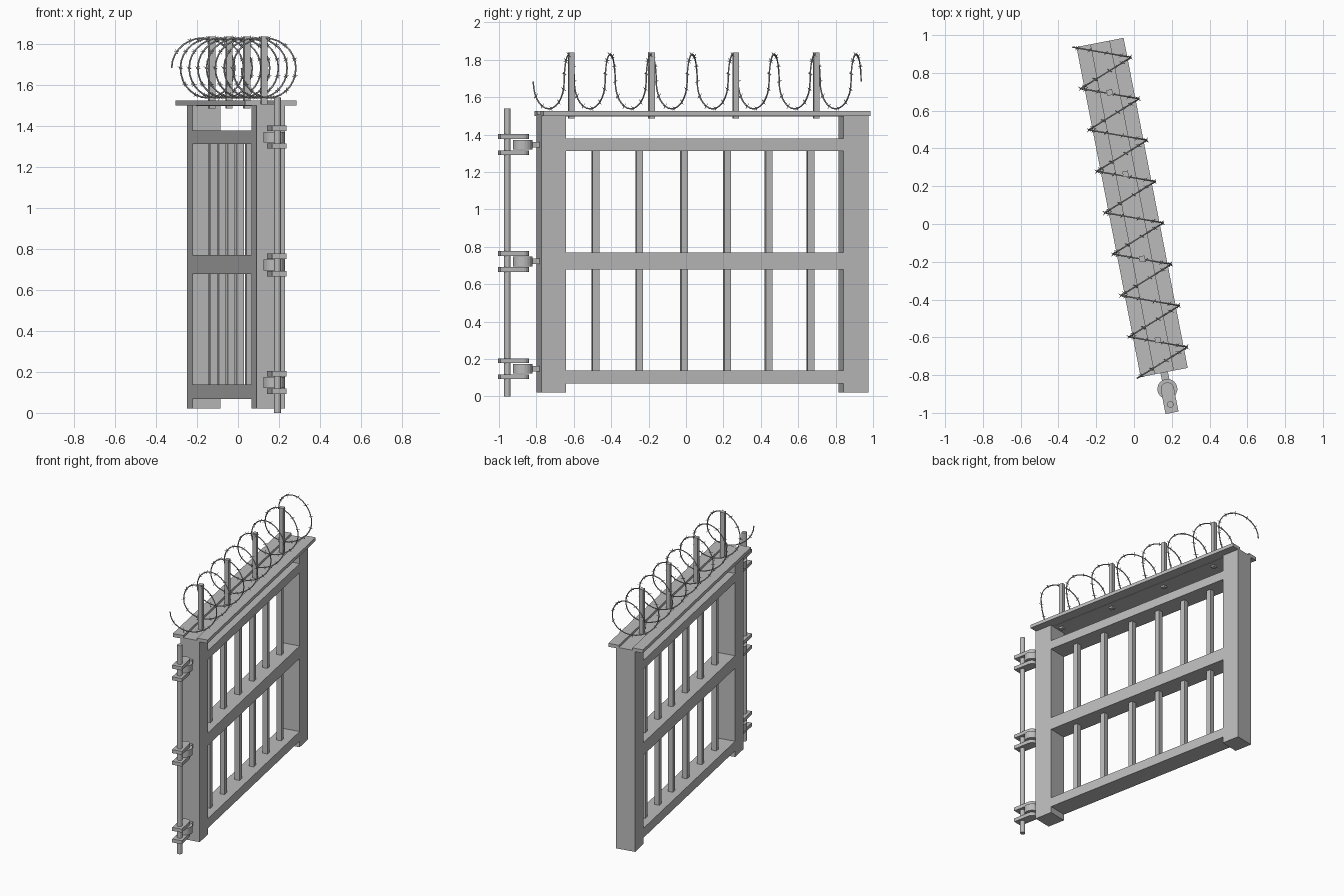
import bpy, bmesh, math
from mathutils import Vector, Matrix

if "Cube" in bpy.data.objects:
    bpy.data.objects.remove(bpy.data.objects["Cube"])

ANGLE = math.radians(11)
# Everything is built along local y, then swung into the open position
SWING = Matrix.Translation((-0.01, 0.0875, 0)) @ Matrix.Rotation(ANGLE, 4, 'Z')


def material(name, v):
    m = bpy.data.materials.new(name)
    m.diffuse_color = (v, v, v, 1)
    m.use_nodes = True
    m.node_tree.nodes["Principled BSDF"].inputs["Base Color"].default_value = m.diffuse_color
    return m


STEEL = material("grey steel", 0.5)


def finish(name, bm, smooth=False):
    me = bpy.data.meshes.new(name)
    bmesh.ops.recalc_face_normals(bm, faces=bm.faces[:])
    bm.to_mesh(me)
    bm.free()
    me.materials.append(STEEL)
    ob = bpy.data.objects.new(name, me)
    ob.matrix_world = SWING
    bpy.context.collection.objects.link(ob)
    if smooth:
        for p in me.polygons:
            p.use_smooth = len(p.vertices) == 4
    return ob


def box(name, x, y, z):
    bm = bmesh.new()
    size = [b - a for a, b in (x, y, z)]
    mid = [(a + b) / 2 for a, b in (x, y, z)]
    bmesh.ops.create_cube(bm, size=1, matrix=Matrix.Translation(mid) @ Matrix.Diagonal((*size, 1)))
    return finish(name, bm)


def prism(name, outline, z0, z1):
    bm = bmesh.new()
    f = bm.faces.new([bm.verts.new((x, y, z0)) for x, y in outline])
    r = bmesh.ops.extrude_face_region(bm, geom=[f])
    for v in r["geom"]:
        if isinstance(v, bmesh.types.BMVert):
            v.co.z = z1
    return finish(name, bm)


def arc(cy, r, a0, a1, n):
    return [(r * math.cos(a0 + (a1 - a0) * i / n), cy + r * math.sin(a0 + (a1 - a0) * i / n))
            for i in range(n + 1)]


# Frame posts and rails
box("hinge_post", (-.07, .07), (-.89, -.755), (.022, 1.5))
box("latch_post", (-.07, .07), (.755, .89), (.022, 1.5))
for name, z in (("bottom_rail", (.068, .138)), ("middle_rail", (.678, .77)), ("top_rail", (1.312, 1.378))):
    box(name, (-.07, .07), (-.755, .755), z)

# Upright bars in two rows
for y in (-.583, -.344, -.099, .135, .36, .588):
    for name, z in (("lower_bar", (.135, .68)), ("upper_bar", (.768, 1.315))):
        box(name, (-.018, .018), (y - .018, y + .018), z)

# Cap: low centre board between two raised side boards
box("cap_centre", (-.05, .05), (-.89, .89), (1.498, 1.508))
for s in (-1, 1):
    box("cap_side", sorted((s * .05, s * .127)), (-.89, .89), (1.5, 1.525))

# Wire support stakes
for y in (-.715, -.277, .181, .62):
    box("wire_stake", (-.015, .015), (y - .015, y + .015), (1.485, 1.838))

# Hinge rod
prism("hinge_rod", arc(-1.062, .0175, 0, math.tau * 11 / 12, 11), 0, 1.54)

# Hinges: forked plates on the rod, round lug and neck on the post
for z in (.148, .722, 1.346):
    plate = [(-.035, -1.107), (.035, -1.107)] + arc(-.979, .035, 0, math.pi, 8)
    for s in (-1, 1):
        prism("hinge_plate", plate, z + s * .043 - .013, z + s * .043 + .013)
    prism("hinge_lug", arc(-.979, .053, 0, math.tau * 19 / 20, 19), z - .026, z + .026)
    box("hinge_neck", (-.02, .02), (-.94, -.885), (z - .015, z + .015))

# Barbed coil: each turn is two tilted half circles
TURNS, PITCH, R, ZC, N = 8, .2232, .146, 1.684, 28


def coil(t):
    a = (t % 1) * math.tau
    travel = (1 - math.cos(a)) / 4
    if a > math.pi:
        travel = .5 + (1 + math.cos(a)) / 4
    return Vector((-R * math.cos(a), .893 - PITCH * (int(t) + travel), ZC + R * math.sin(a)))


bm = bmesh.new()
prev = None
pts = [coil(i / N) for i in range(TURNS * N)] + [coil(TURNS - 1e-6)]
for i, p in enumerate(pts):
    d = (pts[min(i + 1, len(pts) - 1)] - pts[max(i - 1, 0)]).normalized()
    side = d.cross(Vector((0, 1, 0))).normalized()
    up = side.cross(d)
    ring = [bm.verts.new(p + .004 * (side * math.cos(k * math.tau / 6) + up * math.sin(k * math.tau / 6)))
            for k in range(6)]
    if prev:
        for k in range(6):
            bm.faces.new((prev[k], prev[(k + 1) % 6], ring[(k + 1) % 6], ring[k]))
    else:
        bm.faces.new(ring)
    prev = ring
bm.faces.new(prev)
finish("barbed_wire", bm, True)

# Barbs: crossed spikes along the coil
bm = bmesh.new()
for i in range(1, TURNS * 11):
    t = i / 11
    p, d = coil(t), (coil(t + .01) - coil(t - .01)).normalized()
    side = d.cross(Vector((0, 1, 0))).normalized()
    up = side.cross(d)
    for axis in (side + up + d * .5, side - up - d * .5):
        rot = axis.to_track_quat('Z', 'Y').to_matrix().to_4x4()
        for s in (0, math.pi):
            m = Matrix.Translation(p) @ rot @ Matrix.Rotation(s, 4, 'X') @ Matrix.Translation((0, 0, .009))
            bmesh.ops.create_cone(bm, cap_ends=True, segments=4, radius1=.003, radius2=.0005, depth=.018, matrix=m)
finish("wire_barbs", bm)
